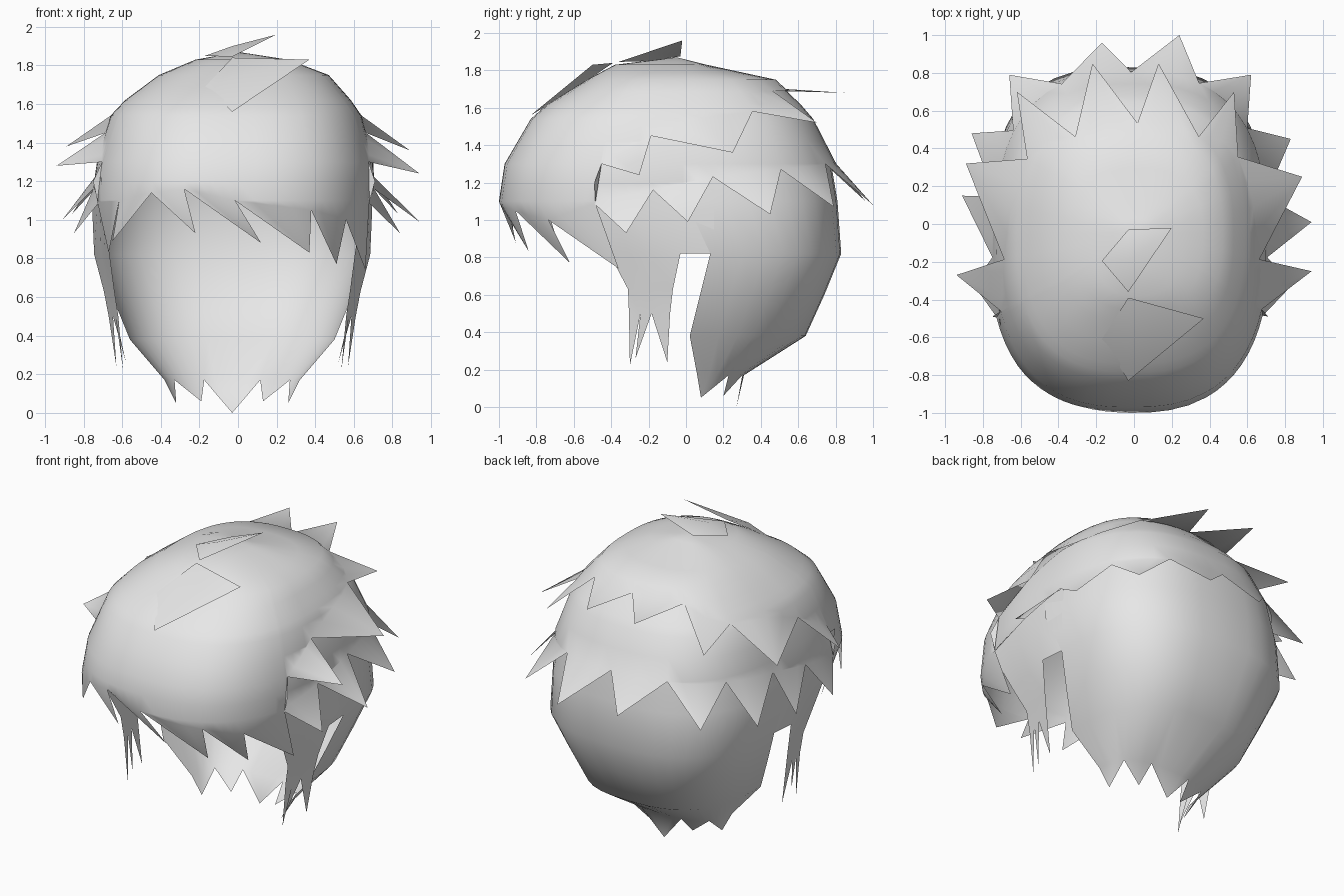
import bpy, bmesh, math
from mathutils import Vector

cube = bpy.data.objects.get("Cube")
if cube:
    bpy.data.objects.remove(cube, do_unlink=True)

mat = bpy.data.materials.new("light_grey")
mat.use_nodes = True
mat.diffuse_color = (0.8, 0.8, 0.8, 1)
mat.node_tree.nodes["Principled BSDF"].inputs["Base Color"].default_value = (0.8, 0.8, 0.8, 1)

CX, CY, POWER = -0.03, -0.05, 2.6
# Head shell levels: height, centre x, half width, front y, back y
LEVELS = [(1.87, 0, 0, -.05, -.05), (1.83, .02, .24, -.38, .11), (1.75, .03, .44, -.53, .48),
          (1.62, 0, .585, -.74, .62), (1.54, -.01, .65, -.83, .69), (1.30, -.015, .725, -.97, .815),
          (1.10, -.025, .745, -1.0, .83), (.90, -.03, .73, -.97, .83)]


def finish(name, bm):
    bmesh.ops.remove_doubles(bm, verts=bm.verts, dist=0.0005)
    bmesh.ops.recalc_face_normals(bm, faces=bm.faces)
    # Open shells: make the outer side the front
    if sum(f.normal.dot(f.calc_center_median() - Vector((CX, CY, 1.0))) * f.calc_area()
           for f in bm.faces) < 0:
        bmesh.ops.reverse_faces(bm, faces=bm.faces)
    me = bpy.data.meshes.new(name)
    bm.to_mesh(me)
    bm.free()
    me.materials.append(mat)
    ob = bpy.data.objects.new(name, me)
    bpy.context.collection.objects.link(ob)
    bpy.ops.object.select_all(action='DESELECT')
    ob.select_set(True)
    bpy.context.view_layer.objects.active = ob
    bpy.ops.object.shade_smooth_by_angle(angle=math.radians(50))


def face(bm, pts):
    bm.faces.new([bm.verts.new(p) for p in pts])


def grid(bm, rows):
    for a, b in zip(rows, rows[1:]):
        for i in range(len(a) - 1):
            face(bm, (a[i], a[i + 1], b[i + 1], b[i]))


def level_of(z):
    for i in range(len(LEVELS) - 1):
        hi, lo = LEVELS[i][0], LEVELS[i + 1][0]
        if z >= lo:
            return i + (hi - z) / (hi - lo)
    return len(LEVELS) - 1


def shell(u, ang, scale):
    i = min(int(u), len(LEVELS) - 2)
    z, cx, hw, yf, yb = (p + (q - p) * (u - i) for p, q in zip(LEVELS[i], LEVELS[i + 1]))
    if hw < 1e-6:
        return Vector((cx, CY, z))
    dx, dy = math.cos(ang), math.sin(ang)
    ry = yb - CY if dy > 0 else CY - yf
    r = scale / ((abs(dx) / hw) ** POWER + (abs(dy) / ry) ** POWER) ** (1 / POWER)
    return Vector((cx + r * dx, CY + r * dy, z))


def layer(name, hem, closed, top, scale, sub=4):
    """Shell from level top down to a hem that alternates notch, tip, notch, ..."""
    bm = bmesh.new()
    notches, tips = hem[0::2], hem[1::2]
    if closed:
        notches = notches + notches[:1]
    angs = []
    for x, y, z in notches:
        a = math.atan2(y - CY, x - CX)
        while angs and a < angs[-1]:
            a += 2 * math.pi
        angs.append(a)
    cols = []
    for k in range(len(tips)):
        u0, u1 = level_of(notches[k][2]), level_of(notches[k + 1][2])
        part = [(u0 + (u1 - u0) * j / sub, angs[k] + (angs[k + 1] - angs[k]) * j / sub)
                for j in range(sub + 1)]
        cols += part[:-1]
        base = [shell(u, a, scale) for u, a in part]
        for p, q in zip(base, base[1:]):
            face(bm, (p, q, Vector(tips[k])))
    cols.append(part[-1])
    # Rows stop at the hem, so every row keeps to the same level all round
    grid(bm, [[shell(min(s / 2, u), a, scale) for u, a in cols]
              for s in range(top * 2, len(LEVELS) * 2 - 1)])
    finish(name, bm)


# Crown with fringe over the face and short spikes at the sides and back
layer("crown_and_fringe", [
    (.71, -.48, 1.3), (.94, -.25, 1.24), (.71, -.2, 1.45), (.89, .25, 1.36), (.56, .38, 1.58),
    (.53, .70, 1.52), (.34, .53, 1.69), (.13, .85, 1.68), (-.03, .58, 1.70), (-.22, .85, 1.68),
    (-.40, .53, 1.69), (-.62, .70, 1.52), (-.64, .38, 1.58), (-.89, .32, 1.38), (-.77, -.2, 1.45),
    (-.94, -.27, 1.28), (-.75, -.48, 1.3), (-.75, -.49, 1.2), (-.74, -.5, 1.09),
    (-.67, -.45, .83), (-.62, -.75, 1.1), (-.65, -.69, .89),
    (-.46, -.91, 1.14), (-.22, -.93, .93), (-.29, -.98, 1.16), (.12, -.91, .88), (-.02, -1, 1.1),
    (.37, -.84, .83), (.38, -.92, 1.05), (.51, -.62, .77), (.57, -.75, 1.0), (.66, -.36, .74),
    (.70, -.5, 1.09), (.71, -.49, 1.2)],
    True, 0, 1.0)

# Second layer of spikes around the sides and back
layer("middle_layer", [
    (.70, -.53, 1.1), (.84, -.32, .93), (.72, -.18, 1.16), (.94, .01, .99), (.71, .15, 1.23),
    (.83, .45, 1.03), (.60, .52, 1.27), (.62, .79, 1.07), (.35, .79, 1.3), (.24, 1.0, 1.08),
    (-.03, .84, 1.3), (-.17, .96, 1.1), (-.42, .79, 1.3), (-.66, .79, 1.07), (-.67, .51, 1.27),
    (-.86, .48, 1.03), (-.77, .15, 1.23), (-.91, .15, 1.0), (-.78, -.18, 1.16), (-.85, -.32, .93),
    (-.74, -.53, 1.1)],
    False, 2, 0.987)

# Nape: lofted arcs (height, half width, front y, back y) ending in five points
bm = bmesh.new()
rows = []
for z, hw, ye, yb in [(1.34, .68, -.05, .77), (1.1, .725, .0, .81), (.82, .705, .13, .83),
                      (.60, .62, .075, .74), (.38, .53, .02, .64), (.17, .35, .06, .31)]:
    row = []
    for i in range(21):
        a = math.pi * i / 20
        c, s = math.cos(a), math.sin(a)
        row.append(Vector((CX + hw * math.copysign(abs(c) ** 0.75, c),
                           ye + (yb - ye) * max(s, 0) ** 0.75, z)))
    rows.append(row)
grid(bm, rows)
for i, tip in zip(range(0, 20, 4), [(.29, .08, .05), (.16, .20, .06), (0, .27, 0),
                                    (-.16, .20, .06), (-.29, .08, .05)]):
    for k in range(i, i + 4):
        face(bm, (rows[-1][k], rows[-1][k + 1], Vector((CX + tip[0], tip[1], tip[2]))))
finish("nape_hair", bm)

# Sideburns in front of the ear gap
for side, name in ((1, "left_sideburn"), (-1, "right_sideburn")):
    bm = bmesh.new()

    def pt(x, y, z):
        return Vector((CX + side * x, y, z))

    # Each row runs from the front edge to the edge of the gap
    rows = []
    for z, x0, y0, x1, y1 in [(1.25, .68, -.54, .70, -.1), (1.05, .67, -.52, .725, -.06),
                              (.82, .635, -.41, .715, -.03), (.63, .61, -.31, .665, -.07),
                              (.50, .59, -.305, .64, -.085)]:
        rows.append([pt(x0, y0, z).lerp(pt(x1, y1, z), t) for t in (0, .28, .55, 1)])
    grid(bm, rows)
    # Strip above the gap joining the nape
    grid(bm, [[r[-1], pt(x, .15, r[-1].z)] for r, x in zip(rows, (.70, .72, .70))])
    for k, tip in enumerate(((.565, -.30, .22), (.55, -.27, .26), (.60, -.10, .24))):
        face(bm, (rows[-1][k], rows[-1][k + 1], pt(*tip)))
    finish(name, bm)

# Two flicks lying across the parting on top
for name, a, b, tip in (("rear_top_flick", (-.03, -.03, 1.875), (-.03, -.36, 1.845), (.20, -.02, 1.96)),
                        ("front_top_flick", (-.03, -.39, 1.84), (-.03, -.83, 1.56), (.37, -.50, 1.83))):
    bm = bmesh.new()
    a, b, tip = Vector(a), Vector(b), Vector(tip)
    mid = (a + b) / 2 + Vector((0, 0, .04))
    # The root is tucked into the crown
    root = mid + Vector((-.14, 0, -.05))
    for p, q, r in ((a, mid, tip), (mid, b, tip), (a, root, mid), (mid, root, b)):
        face(bm, (p, q, r))
    finish(name, bm)
